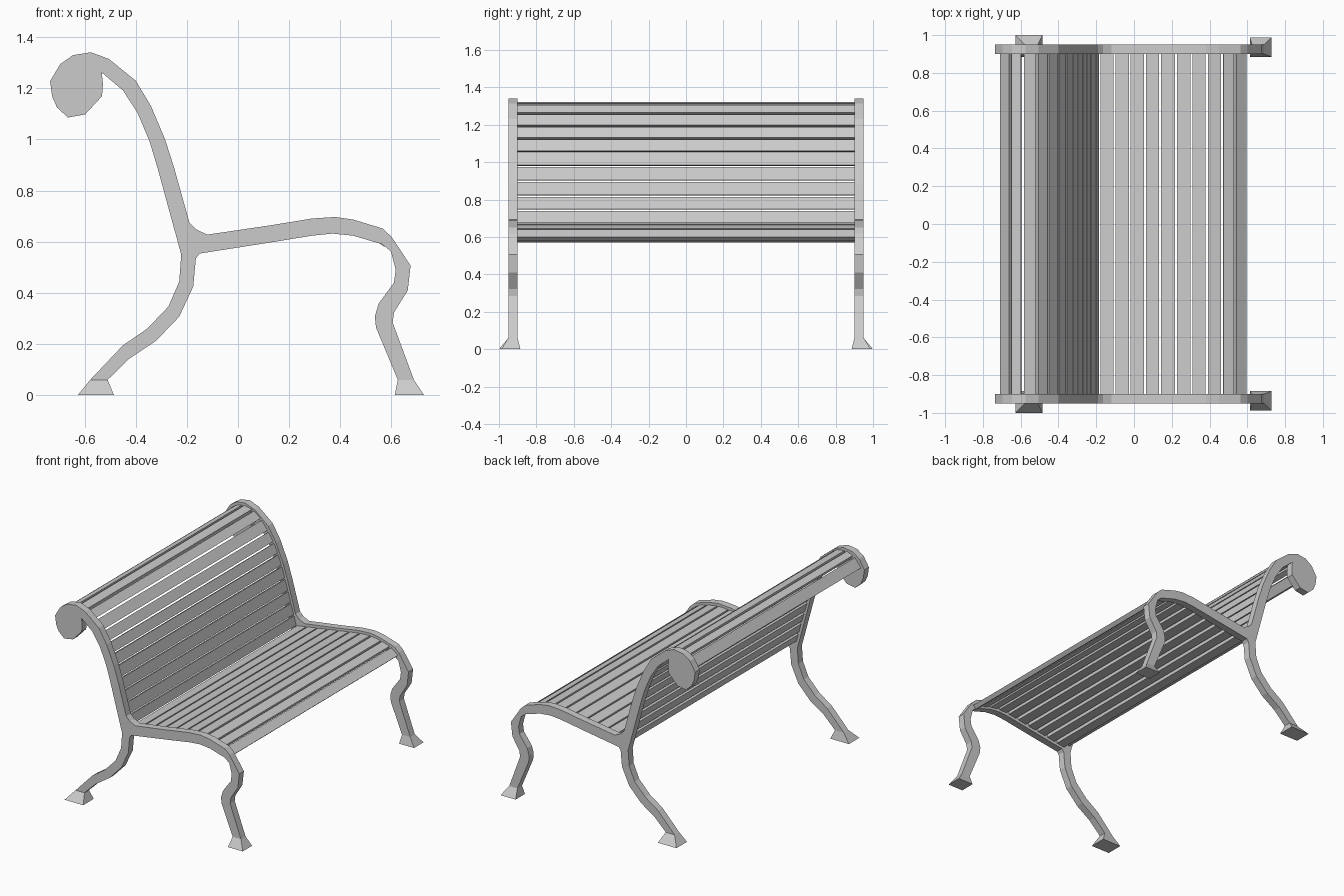
import bpy, bmesh
from mathutils import Vector

if "Cube" in bpy.data.objects:
    bpy.data.objects.remove(bpy.data.objects["Cube"])

# Side frame outline (x, z): scroll, back front-edge, seat top, front leg, underside, rear leg, back rear-edge
OUTLINE = [
    (-.735, 1.228), (-.695, 1.295), (-.645, 1.33), (-.575, 1.341), (-.505, 1.315), (-.40, 1.23),
    (-.34, 1.13), (-.285, 1.0), (-.25, .89), (-.19, .675), (-.163, .648), (-.12, .628),
    (.125, .664), (.29, .691), (.38, .697), (.45, .687), (.565, .652), (.60, .62),
    (.675, .507), (.664, .41), (.61, .323), (.605, .284), (.688, .06), (.625, .06),
    (.54, .264), (.535, .307), (.55, .358), (.61, .44), (.617, .49), (.598, .562), (.565, .59),
    (.45, .624), (.37, .632), (.29, .624), (.125, .597), (-.15, .554), (-.165, .534),
    (-.175, .425), (-.23, .307), (-.32, .213), (-.425, .143), (-.51, .06), (-.578, .06),
    (-.45, .195), (-.355, .26), (-.272, .347), (-.23, .444), (-.222, .55), (-.25, .652),
    (-.315, .89), (-.347, .996), (-.394, 1.106), (-.45, 1.192), (-.533, 1.262),
    (-.528, 1.216), (-.532, 1.169), (-.598, 1.098), (-.665, 1.086), (-.708, 1.125), (-.727, 1.169)]

# Slat joints along the middle of the frame
SEAT = [(-.18, .583), (-.10, .596), (-.02, .609), (.06, .622), (.14, .634), (.225, .648),
        (.305, .66), (.385, .664), (.464, .651), (.53, .63), (.59, .585)]
BACK = [(-.665 - .035, 1.222), (-.648, 1.29), (-.59, 1.308), (-.52, 1.297), (-.464, 1.25), (-.412, 1.185),
        (-.37, 1.12), (-.338, 1.05), (-.31, .975), (-.285, .895), (-.262, .815), (-.24, .74),
        (-.217, .66), (-.198, .59)]


def finish(bm, name):
    bmesh.ops.recalc_face_normals(bm, faces=bm.faces)
    mesh = bpy.data.meshes.new(name)
    bm.to_mesh(mesh)
    bm.free()
    ob = bpy.data.objects.new(name, mesh)
    bpy.context.collection.objects.link(ob)
    return ob


def extrude_profile(bm, pts, y0, y1):
    face = bm.faces.new([bm.verts.new((x, y0, z)) for x, z in pts])
    new = bmesh.ops.extrude_face_region(bm, geom=[face])["geom"]
    bmesh.ops.translate(bm, vec=(0, y1 - y0, 0),
                        verts=[g for g in new if isinstance(g, bmesh.types.BMVert)])


def mirror_y(ob):
    mod = ob.modifiers.new("mirror", 'MIRROR')
    mod.use_axis = (False, True, False)
    mod.use_mirror_merge = False


def slats(name, joints, gap=.01, half_thick=.015, taper=.006):
    bm = bmesh.new()
    for a, b in zip(joints, joints[1:]):
        a, b = Vector(a), Vector(b)
        d = (b - a).normalized()
        n = Vector((-d.y, d.x)) * half_thick
        a, b = a + d * gap / 2, b - d * gap / 2
        extrude_profile(bm, [a + n, b + n, b - n - d * taper, a - n + d * taper], -.9, .9)
    finish(bm, name)


def foot(name, top_x, bottom_x, bottom_y):
    bm = bmesh.new()
    rings = []
    for (x0, x1), (y0, y1), z in ((bottom_x, bottom_y, 0), (top_x, (.9, .95), .06)):
        rings.append([bm.verts.new((x, y, z)) for x, y in ((x0, y0), (x1, y0), (x1, y1), (x0, y1))])
    low, high = rings
    bm.faces.new(low)
    bm.faces.new(high)
    for i in range(4):
        j = (i + 1) % 4
        bm.faces.new((low[i], low[j], high[j], high[i]))
    mirror_y(finish(bm, name))


# Cast side frames
bm = bmesh.new()
extrude_profile(bm, OUTLINE, .9, .95)
mirror_y(finish(bm, "side_frames"))

# Slats
slats("seat_slats", SEAT)
slats("back_slats", BACK)

# Flared feet
foot("front_feet", (.625, .688), (.613, .728), (.885, .988))
foot("rear_feet", (-.578, -.51), (-.627, -.485), (.885, 1.0))
